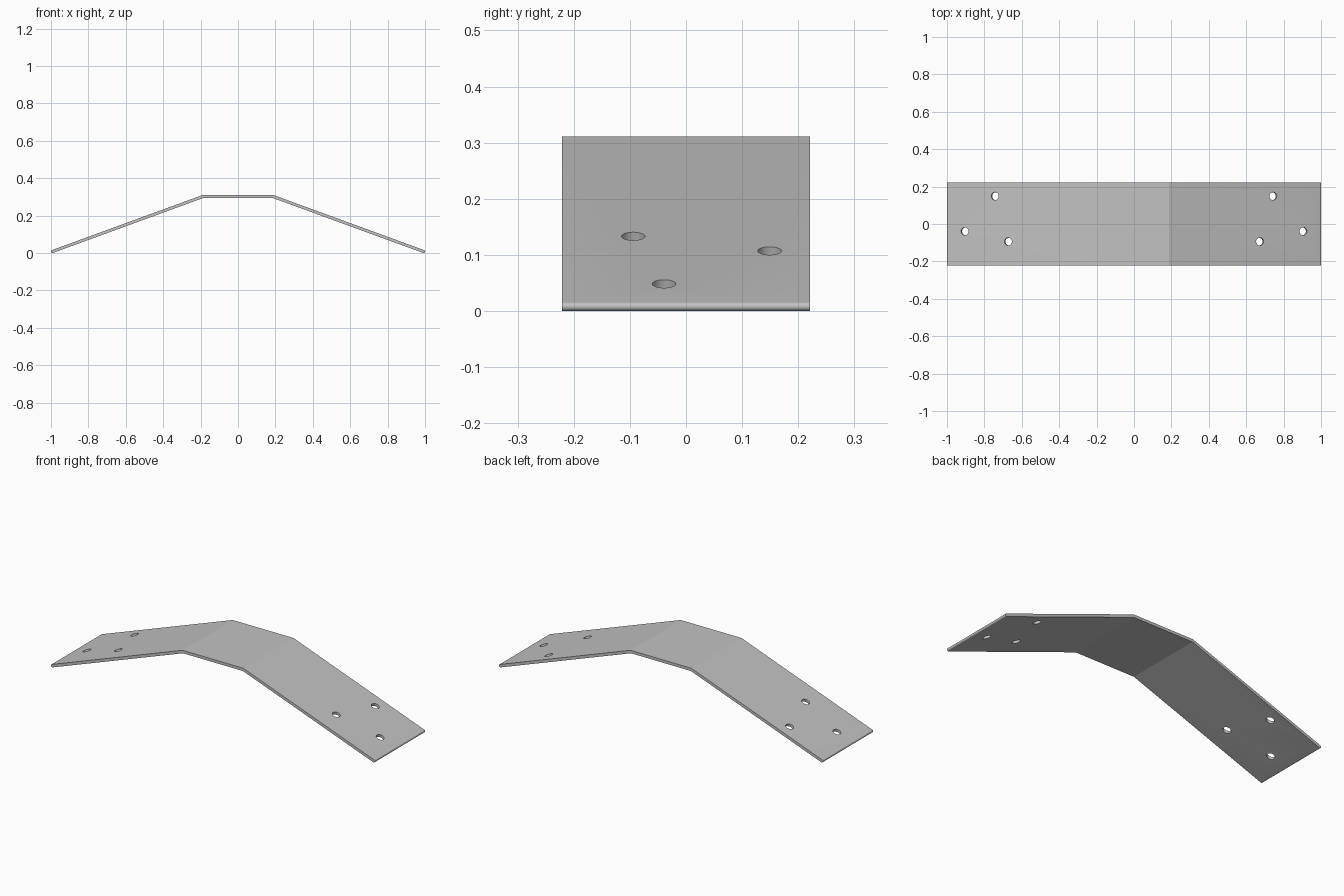
import bpy, bmesh
from math import atan2, cos, sin, tan, pi, radians
from mathutils import Vector, Matrix

cube = bpy.data.objects.get("Cube")
if cube:
    bpy.data.objects.remove(cube, do_unlink=True)

HALF_WIDTH = 0.221
R = 0.008            # half of the sheet thickness
BEND_X = 0.186       # bend position on the middle of the sheet
TOP_Z = 0.3025       # height of the flat middle
TIP_X = 1.0 - R
SLOPE = atan2(TOP_Z - R, TIP_X - BEND_X)
HOLES = [(0.67, -0.094), (0.741, 0.149), (0.902, -0.039)]

steel = bpy.data.materials.new("grey steel")
steel.use_nodes = True
colour = (0.54, 0.54, 0.54, 1)
steel.diffuse_color = colour
steel.node_tree.nodes["Principled BSDF"].inputs["Base Color"].default_value = colour


def add_object(name, bm):
    mesh = bpy.data.meshes.new(name)
    bm.to_mesh(mesh)
    bm.free()
    mesh.materials.append(steel)
    obj = bpy.data.objects.new(name, mesh)
    bpy.context.collection.objects.link(obj)
    return obj


# Side profile of the bent sheet: right half with a rounded tip, then mirrored
miter = R * tan(SLOPE / 2)
STEPS = 16
half = [(BEND_X + miter, TOP_Z + R)]
for i in range(STEPS + 1):
    a = pi / 2 - SLOPE - pi * i / STEPS
    half.append((TIP_X + R * cos(a), R + R * sin(a)))
half.append((BEND_X - miter, TOP_Z - R))
profile = half + [(-x, z) for x, z in reversed(half)]

bm = bmesh.new()
face = bm.faces.new([bm.verts.new((x, -HALF_WIDTH, z)) for x, z in profile])
ext = bmesh.ops.extrude_face_region(bm, geom=[face])
moved = [v for v in ext["geom"] if isinstance(v, bmesh.types.BMVert)]
bmesh.ops.translate(bm, verts=moved, vec=Vector((0, 2 * HALF_WIDTH, 0)))
bmesh.ops.recalc_face_normals(bm, faces=bm.faces)
plate = add_object("bent_plate", bm)

# Bolt hole cutters, square to each sloping wing
bm = bmesh.new()
for side in (1, -1):
    for x, y in HOLES:
        z = TOP_Z - (x - BEND_X) * tan(SLOPE)
        place = Matrix.Translation((side * x, y, z)) @ Matrix.Rotation(side * SLOPE, 4, "Y")
        bmesh.ops.create_cone(bm, cap_ends=True, segments=32, radius1=0.021,
                              radius2=0.021, depth=0.08, matrix=place)
cutter = add_object("hole_cutter", bm)
cutter.hide_render = True

# Cut the holes and drop the helper
cut = plate.modifiers.new("bolt_holes", "BOOLEAN")
cut.operation = "DIFFERENCE"
cut.solver = "EXACT"
cut.object = cutter
bpy.ops.object.select_all(action="DESELECT")
plate.select_set(True)
bpy.context.view_layer.objects.active = plate
bpy.ops.object.modifier_apply(modifier=cut.name)
bpy.data.objects.remove(cutter, do_unlink=True)

# Smooth round tips and holes, crisp bends
bpy.ops.object.shade_smooth_by_angle(angle=radians(15))
